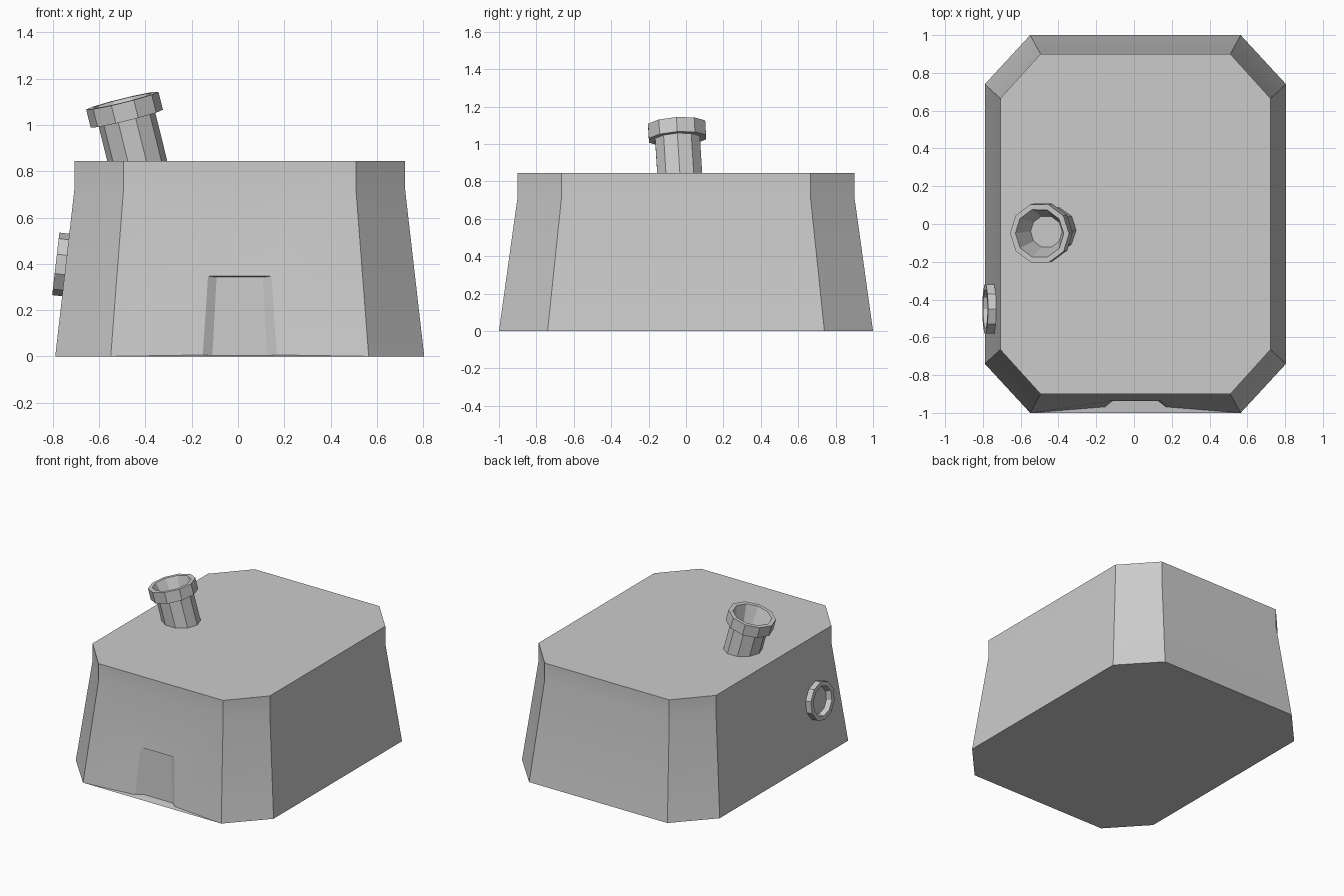
import bpy, math
from mathutils import Vector

if "Cube" in bpy.data.objects:
    bpy.data.objects.remove(bpy.data.objects["Cube"])

CX = 0.0075  # hull sits slightly right because the porthole sticks out left


def make(name, verts, faces):
    me = bpy.data.meshes.new(name)
    me.from_pydata(verts, [], faces)
    me.validate()
    ob = bpy.data.objects.new(name, me)
    bpy.context.collection.objects.link(ob)
    return ob


def octagon(X, Y, a, c, z):
    pts = [(-a, -Y), (a, -Y), (X, -c), (X, c), (a, Y), (-a, Y), (-X, c), (-X, -c)]
    return [(CX + x, y, z) for x, y in pts]


def lathe(name, profile, centre, axis, n=10):
    """Revolve (radius, height) points about an axis; cap the last ring."""
    q = Vector((0, 0, 1)).rotation_difference(Vector(axis))
    verts, faces = [], []
    for r, h in profile:
        for i in range(n):
            t = 2 * math.pi * i / n
            verts.append(q @ Vector((r * math.cos(t), r * math.sin(t), h)) + Vector(centre))
    for k in range(len(profile) - 1):
        for i in range(n):
            j = (i + 1) % n
            faces.append((k * n + i, k * n + j, (k + 1) * n + j, (k + 1) * n + i))
    last = (len(profile) - 1) * n
    faces.append(tuple(range(last, last + n)))
    return make(name, verts, faces)


# Hull: flared octagonal block, straight rim, shallow doorway in the front wall
verts = (octagon(0.7975, 1.0, 0.5575, 0.74, 0)
         + octagon(0.715, 0.9, 0.5025, 0.665, 0.72)
         + octagon(0.715, 0.9, 0.5025, 0.665, 0.845))
for s in (-1, 1):  # jamb corners: outer bottom, outer top, inner top, inner bottom
    for x, y, z in ((0.16, -0.968, 0.006), (0.137, -0.938, 0.347),
                    (0.1, -0.922, 0.342), (0.118, -0.932, 0.006)):
        verts.append((CX + s * x, y, z))
L, R = 24, 28
faces = [tuple(reversed(range(8))), tuple(range(16, 24))]
for i in range(8):
    j = (i + 1) % 8
    faces.append((8 + i, 8 + j, 16 + j, 16 + i))
    if i:
        faces.append((i, j, 8 + j, 8 + i))
faces += [(0, L, L + 1, 8), (8, L + 1, R + 1, 9), (9, R + 1, R, 1),      # front wall
          (L, L + 3, L + 2, L + 1), (R, R + 1, R + 2, R + 3),            # jambs
          (L + 1, L + 2, R + 2, R + 1), (L + 3, R + 3, R + 2, L + 2),    # lintel, door
          (0, 1, R, R + 3, L + 3, L)]                                    # sill
hull = make("hull", verts, faces)
bpy.context.view_layer.objects.active = hull
hull.select_set(True)
bpy.ops.object.shade_smooth_by_angle(angle=math.radians(25))
hull.select_set(False)

# Tilted chimney with collar and tapered bore
lathe("chimney",
      [(0.126, -0.32), (0.126, -0.08), (0.161, -0.08), (0.161, 0),
       (0.132, 0), (0.086, -0.15)],
      (-0.5, -0.05, 1.105), (-0.24, -0.06, 0.97))

# Porthole ring on the sloping left wall
lathe("porthole",
      [(0.136, -0.02), (0.136, 0.042), (0.105, 0.042), (0.095, 0.005)],
      (-0.746, -0.45, 0.395), (-0.72, 0, 0.0825))
